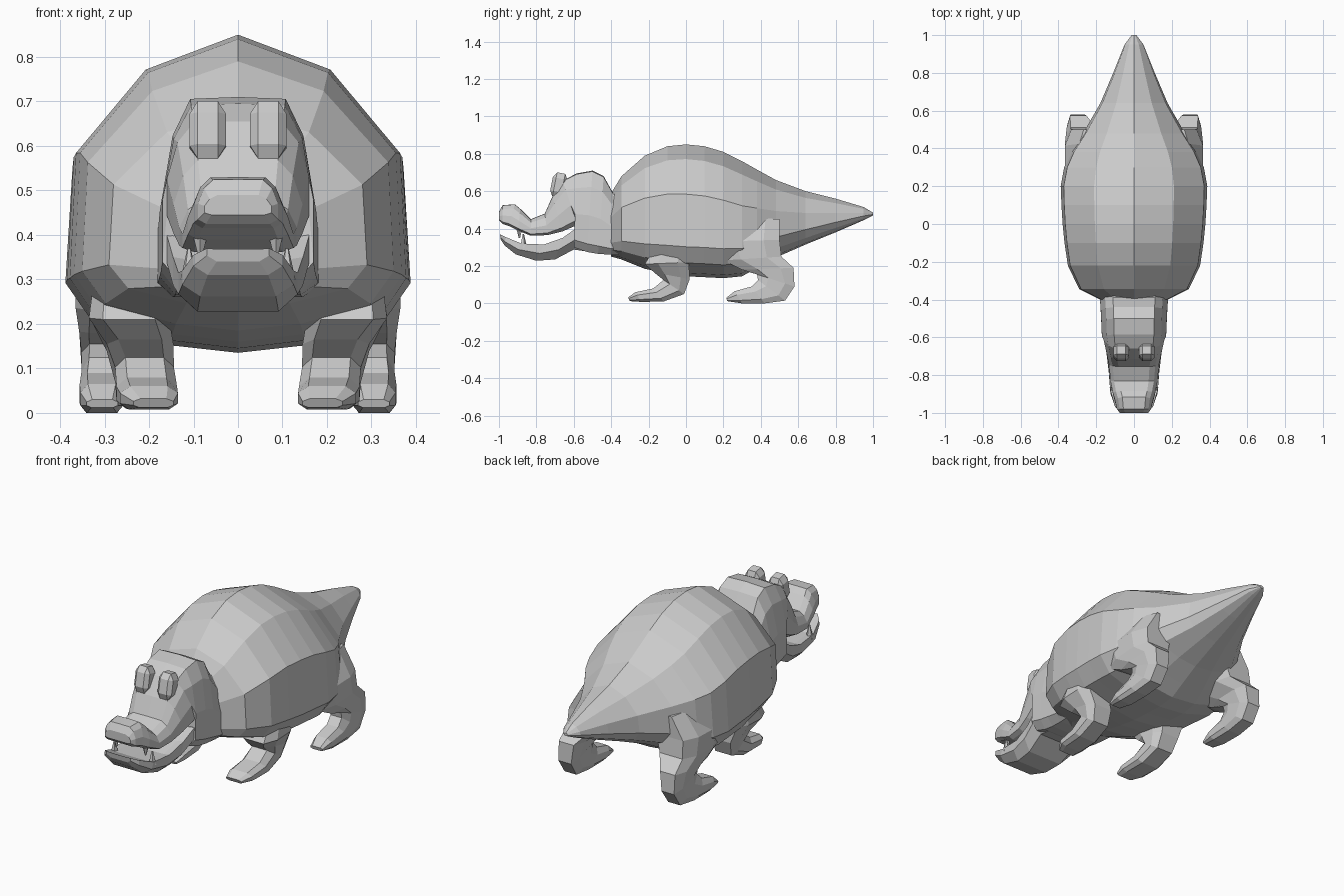
import bpy, bmesh, math
from mathutils import Matrix

# Half cross-sections: (fraction of half width, fraction of height), top to bottom
BODY = [(0, 1), (.55, .89), (.965, .625), (1, .22), (.85, .1), (.4, .025), (0, 0)]
TAIL = [(0, 1), (.5, .85), (.9, .55), (1, .35), (.8, .15), (.4, .03), (0, 0)]
HEAD = [(0, 1), (.62, .99), (.85, .8), (1, .45), (1, .1), (.8, 0), (0, 0)]
JAW = [(0, .93), (.75, .95), (1, 1), (1, .45), (.68, 0), (0, 0)]
LIMB = [(0, 1), (.65, 1), (1, .7), (1, .25), (.7, 0), (0, 0)]


def finish(bm, name):
    bmesh.ops.recalc_face_normals(bm, faces=bm.faces)
    me = bpy.data.meshes.new(name)
    bm.to_mesh(me)
    bm.free()
    ob = bpy.data.objects.new(name, me)
    bpy.context.collection.objects.link(ob)
    return ob


def loft(name, sections, profile, side=1, blend=None):
    """Section: top y, top z, bottom y, bottom z, half width, centre x."""
    bm = bmesh.new()
    rings = []
    for i, sec in enumerate(sections):
        ty, tz, by, bz, hw = sec[:5]
        cx = sec[5] if len(sec) > 5 else 0
        half = profile
        if blend:
            t = (i / (len(sections) - 1)) ** 3
            half = [(a[0] + (b[0] - a[0]) * t, a[1] + (b[1] - a[1]) * t)
                    for a, b in zip(profile, blend)]
        full = half + [(-u, v) for u, v in reversed(half[1:-1])]
        rings.append([bm.verts.new((side * (cx + u * hw), by + (ty - by) * v,
                                    bz + (tz - bz) * v)) for u, v in full])
    n = len(rings[0])
    for a, b in zip(rings, rings[1:]):
        for i in range(n):
            j = (i + 1) % n
            bm.faces.new((a[i], a[j], b[j], b[i]))
    bm.faces.new(rings[0])
    bm.faces.new(rings[-1])
    return finish(bm, name)


# Domed body tapering into the tail: y, top, bottom, half width
body = [(-.40, .59, .25, .18), (-.345, .68, .235, .29), (-.22, .79, .185, .35),
        (-.10, .84, .16, .368), (0, .85, .145, .378), (.10, .84, .14, .384),
        (.20, .81, .135, .388), (.30, .76, .145, .37), (.38, .715, .19, .335),
        (.48, .66, .245, .27), (.64, .60, .315, .178), (.80, .56, .38, .11),
        (.95, .515, .445, .05), (1, .485, .47, .012)]
loft("body", [(y, t, y, b, w) for y, t, b, w in body], BODY, blend=TAIL)

# Neck, skull and upturned snout
loft("head", [(-.30, .55, -.30, .26, .19), (-.39, .59, -.40, .26, .18),
              (-.44, .68, -.47, .265, .176), (-.50, .71, -.53, .275, .173),
              (-.585, .695, -.60, .30, .17), (-.66, .655, -.58, .42, .16),
              (-.715, .57, -.66, .385, .145), (-.755, .48, -.74, .365, .132),
              (-.83, .45, -.83, .362, .125), (-.885, .505, -.90, .39, .112),
              (-.915, .53, -.95, .415, .10), (-.98, .525, -.98, .425, .09),
              (-1, .49, -1, .445, .075)], HEAD)

# Scooped lower jaw
loft("lower_jaw", [(-.50, .40, -.48, .27, .165), (-.59, .40, -.60, .288, .16),
                   (-.66, .35, -.70, .235, .146), (-.76, .315, -.80, .228, .134),
                   (-.88, .32, -.91, .262, .125), (-.965, .355, -.97, .31, .10),
                   (-.995, .37, -.99, .34, .07)], JAW)


# Bevelled block for each eye
def block(name, loc, size, tilt):
    bm = bmesh.new()
    bmesh.ops.create_cube(bm, size=2)
    bmesh.ops.bevel(bm, geom=bm.edges[:], offset=.45, segments=1, affect='EDGES')
    m = Matrix.Translation(loc) @ Matrix.Rotation(tilt, 4, 'X') @ Matrix.Diagonal((*size, 1))
    bmesh.ops.transform(bm, matrix=m, verts=bm.verts)
    return finish(bm, name)


# Pointed teeth
def tooth(name, loc, radius, height, point_down):
    bm = bmesh.new()
    bmesh.ops.create_cone(bm, cap_ends=True, segments=5, radius1=radius,
                          radius2=radius * .2, depth=height)
    m = Matrix.Translation(loc) @ Matrix.Rotation(math.pi if point_down else 0, 4, 'X')
    bmesh.ops.transform(bm, matrix=m, verts=bm.verts)
    return finish(bm, name)


FRONT = [(-.31, .032, -.30, .012, .045, .19), (-.27, .06, -.24, .008, .065, .2),
         (-.175, .08, -.12, .01, .068, .205), (-.12, .125, -.01, .05, .066, .21),
         (-.17, .165, .02, .13, .075, .22), (-.22, .21, .015, .22, .09, .245),
         (-.15, .33, .0, .33, .06, .26)]
# Hind leg widens into a broad hip that sinks into the flank
HIND = [(.215, .03, .22, .012, .035, .305), (.26, .065, .30, 0, .048, .306),
        (.35, .09, .42, 0, .05, .306), (.385, .125, .53, .015, .05, .302),
        (.38, .155, .58, .09, .052, .30), (.30, .18, .575, .19, .062, .295),
        (.20, .23, .51, .25, .095, .27), (.16, .33, .50, .34, .11, .255),
        (.20, .47, .50, .45, .08, .21)]

for side, s in (("left", 1), ("right", -1)):
    loft(side + "_front_leg", FRONT, LIMB, s)
    loft(side + "_hind_leg", HIND, LIMB, s)
    block(side + "_eye", (s * .068, -.68, .632), (.041, .04, .066), -.2)
    tooth(side + "_upper_fang", (s * .085, -.89, .38), .02, .06, True)
    tooth(side + "_lower_tusk", (s * .11, -.87, .335), .02, .07, False)
